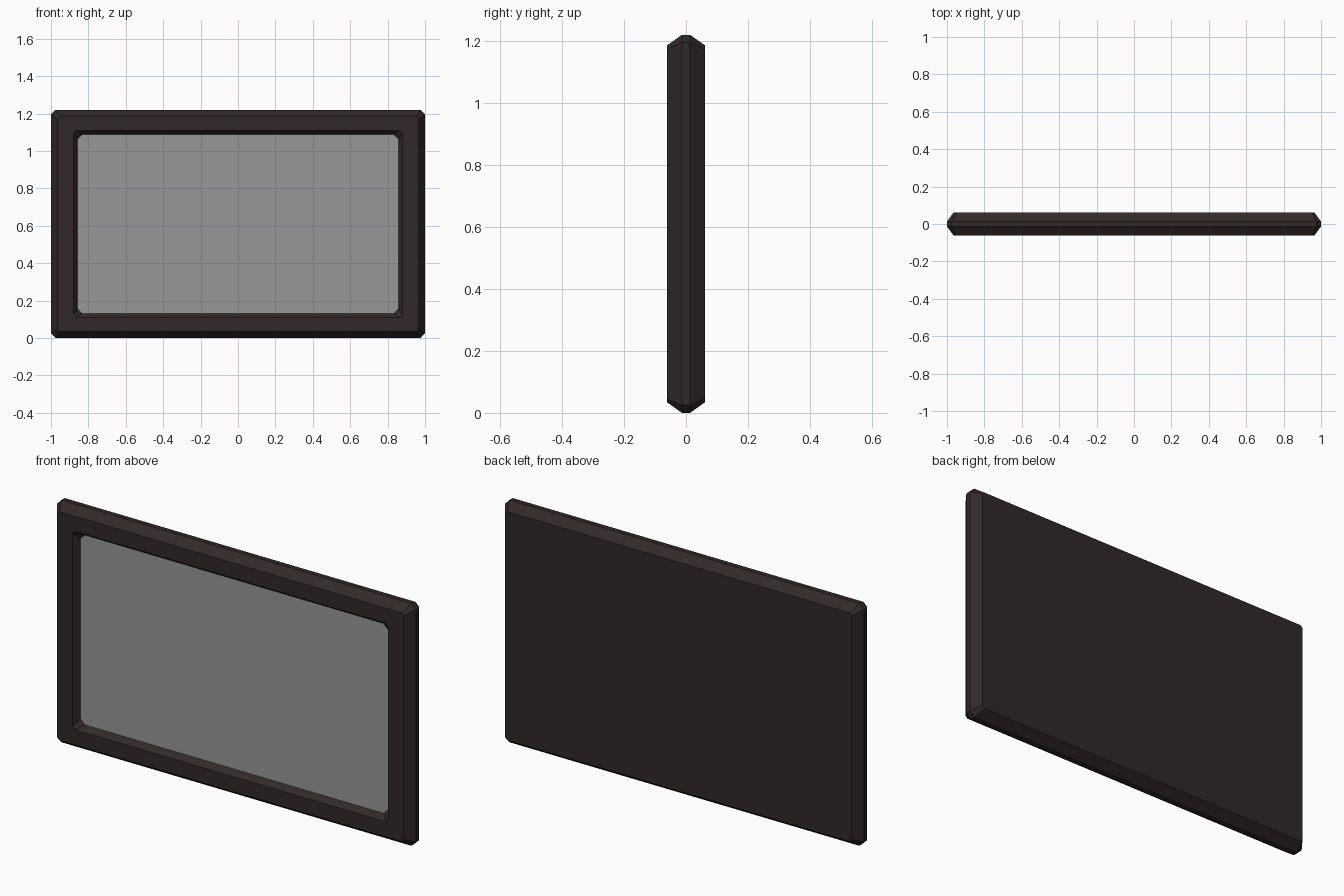
import bpy
import bmesh

if "Cube" in bpy.data.objects:
    bpy.data.objects.remove(bpy.data.objects["Cube"])

MID_Z = 0.61


def material(name, rgb):
    mat = bpy.data.materials.new(name)
    mat.diffuse_color = (*rgb, 1.0)
    mat.use_nodes = True
    mat.node_tree.nodes["Principled BSDF"].inputs["Base Color"].default_value = mat.diffuse_color
    return mat


def ring(bm, y, hx, hz, c):
    """Rectangle with clipped corners, counter-clockwise seen from the front."""
    pts = [(hx, -hz + c), (hx, hz - c), (hx - c, hz), (-hx + c, hz),
           (-hx, hz - c), (-hx, -hz + c), (-hx + c, -hz), (hx - c, -hz)]
    return [bm.verts.new((x, y, MID_Z + z)) for x, z in pts]


def finish(bm, name, mat):
    mesh = bpy.data.meshes.new(name)
    bm.to_mesh(mesh)
    bm.free()
    mesh.materials.append(mat)
    obj = bpy.data.objects.new(name, mesh)
    bpy.context.collection.objects.link(obj)
    return obj


frame_mat = material("dark brown", (0.032, 0.021, 0.021))
screen_mat = material("screen grey", (0.31, 0.31, 0.31))

# Sections: y, half width, half height, corner clip
SCREEN = (-0.03, 0.857, 0.478, 0.024)
SECTIONS = [
    SCREEN,                          # bottom of the recess
    (-0.061, 0.88, 0.50, 0.014),     # front lip of the recess
    (-0.061, 0.965, 0.576, 0.012),   # front outer edge
    (-0.013, 1.0, 0.61, 0.025),      # rim
    (0.013, 1.0, 0.61, 0.025),
    (0.061, 0.965, 0.576, 0.012),    # back outer edge
]

# Frame with bevelled rim, sloped recess and closed back
bm = bmesh.new()
rings = [ring(bm, *s) for s in SECTIONS]
for a, b in zip(rings, rings[1:]):
    for k in range(8):
        n = (k + 1) % 8
        bm.faces.new((a[k], b[k], b[n], a[n]))
bm.faces.new(rings[-1][::-1])
finish(bm, "frame", frame_mat)

# Screen panel in the recess
bm = bmesh.new()
bm.faces.new(ring(bm, *SCREEN))
finish(bm, "screen", screen_mat)
